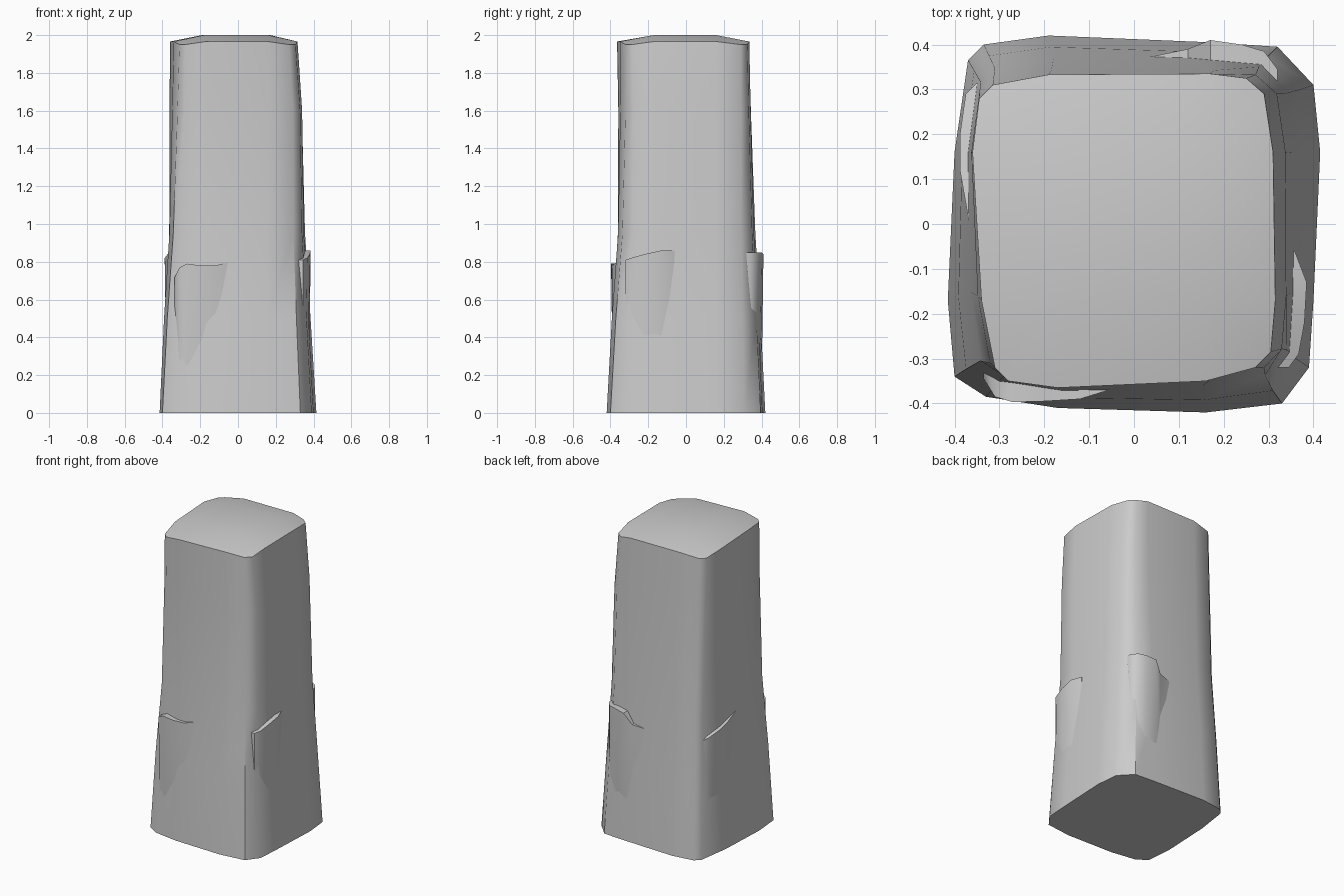
import bpy, bmesh, math

if "Cube" in bpy.data.objects:
    bpy.data.objects.remove(bpy.data.objects["Cube"])

def make(name, verts, faces):
    mesh = bpy.data.meshes.new(name)
    mesh.from_pydata(verts, [], faces)
    bm = bmesh.new()
    bm.from_mesh(mesh)
    bmesh.ops.recalc_face_normals(bm, faces=bm.faces)
    bm.to_mesh(mesh)
    bm.free()
    ob = bpy.data.objects.new(name, mesh)
    bpy.context.collection.objects.link(ob)
    bpy.ops.object.select_all(action='DESELECT')
    bpy.context.view_layer.objects.active = ob
    ob.select_set(True)
    bpy.ops.object.shade_smooth_by_angle(angle=math.radians(42))
    return ob

# Rounded-square outlines: each side has corner, mid, mid, corner
base = [(-.33, -.385), (-.17, -.41), (.16, -.42), (.33, -.40),
        (.39, -.32), (.40, -.17), (.415, .16), (.40, .31),
        (.32, .395), (.17, .405), (-.19, .42), (-.335, .40),
        (-.37, .365), (-.40, .16), (-.415, -.17), (-.40, -.34)]
top = [(-.28, -.35), (-.17, -.365), (.16, -.35), (.27, -.32),
       (.305, -.285), (.315, -.17), (.31, .16), (.29, .29),
       (.25, .325), (.17, .335), (-.19, .333), (-.315, .31),
       (-.345, .28), (-.36, .16), (-.34, -.17), (-.31, -.32)]

def remap(v, a, b, c, d):
    return c + (v - a) / (b - a) * (d - c)

# Shaft: stacked rings (height, blend, x range, y range)
rings = [(0, 0, -.415, .415, -.42, .42),
         (.5, .15, -.395, .385, -.395, .395),
         (.95, .4, -.372, .357, -.366, .368),
         (1.6, .8, -.365, .342, -.36, .345),
         (1.96, 1, -.36, .315, -.365, .335)]
verts, faces = [], []
n = len(base)
for z, t, x0, x1, y0, y1 in rings:
    for i, (b, p) in enumerate(zip(base, top)):
        bx, by = remap(b[0], -.415, .415, x0, x1), remap(b[1], -.42, .42, y0, y1)
        px, py = remap(p[0], -.36, .315, x0, x1), remap(p[1], -.365, .335, y0, y1)
        h = z
        if t == 1:
            h = 1.966 if i % 4 in (1, 2) else 1.95
        verts.append((bx + (px - bx) * t, by + (py - by) * t, h))
for r in range(len(rings) - 1):
    for i in range(n):
        j = (i + 1) % n
        faces.append((r * n + i, r * n + j, r * n + n + j, r * n + n + i))
faces.append(tuple(range(n)))
# Domed cap
k = (len(rings) - 1) * n
c = len(verts)
verts += [(-.18, -.17, 2), (.16, -.17, 2), (.17, .16, 2), (-.19, .16, 2)]
faces.append((c, c + 1, c + 2, c + 3))
for s in range(4):
    a = 4 * s
    faces.append((k + a + 1, k + a + 2, c + (s + 1) % 4, c + s))
    faces.append((k + a + 1, c + s, k + (a - 2) % n, k + (a - 1) % n, k + a))
make("pillar_shaft", verts, faces)

# Chipped ledges: rim points are (along face, outward, height)
def ledge(name, turn, rim):
    ang = turn * math.pi / 2
    ca, sa = math.cos(ang), math.sin(ang)
    rows = [[(u, .30, z) for u, o, z in rim], rim,
            [(u, o - .006 if 0 < i < len(rim) - 1 else o, .4)
             for i, (u, o, z) in enumerate(rim)],
            [(u, .37, .02) for u, o, z in rim],
            [(u, .30, .02) for u, o, z in rim]]
    vs = [(u * ca + o * sa, u * sa - o * ca, z) for row in rows for u, o, z in row]
    m, q = len(rim), len(rows)
    fs = [(((r % q) * m + i), (r % q) * m + i + 1,
           ((r + 1) % q) * m + i + 1, ((r + 1) % q) * m + i)
          for r in range(q) for i in range(m - 1)]
    fs += [tuple(r * m for r in range(q)), tuple(r * m + m - 1 for r in range(q))]
    make(name, vs, fs)

ledge("front_ledge", 0, [(-.335, .345, .72), (-.31, .385, .77), (-.27, .397, .79),
                         (-.20, .395, .78), (-.12, .390, .78), (-.04, .365, .80)])
ledge("right_ledge", 1, [(-.32, .345, .81), (-.29, .367, .82), (-.22, .380, .84),
                         (-.13, .385, .86), (-.06, .358, .86)])
ledge("back_ledge", 2, [(-.32, .345, .85), (-.29, .385, .85), (-.24, .400, .85),
                        (-.17, .410, .84), (-.12, .390, .77), (0, .365, .75)])
ledge("left_ledge", 3, [(-.32, .345, .76), (-.29, .375, .78), (-.20, .388, .80),
                        (-.12, .388, .82), (.01, .365, .85)])
